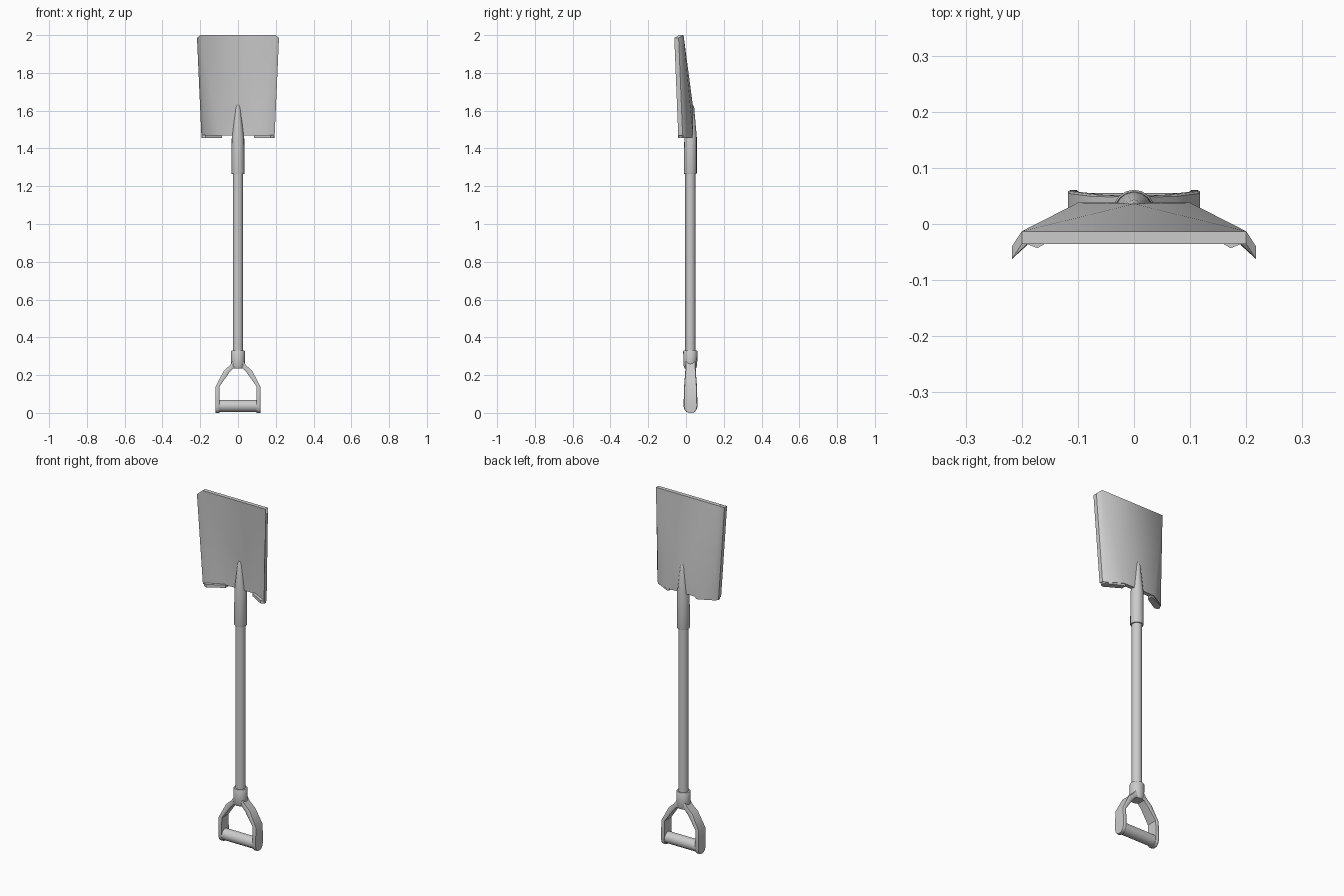
import bpy, bmesh
from math import sin, cos, pi, radians
from mathutils import Vector

if "Cube" in bpy.data.objects:
    bpy.data.objects.remove(bpy.data.objects["Cube"])

CY = 0.023  # depth of the shaft axis


def finish(name, bm, angle=35):
    bmesh.ops.recalc_face_normals(bm, faces=bm.faces)
    me = bpy.data.meshes.new(name)
    bm.to_mesh(me)
    bm.free()
    ob = bpy.data.objects.new(name, me)
    bpy.context.collection.objects.link(ob)
    bpy.ops.object.select_all(action='DESELECT')
    ob.select_set(True)
    bpy.context.view_layer.objects.active = ob
    bpy.ops.object.shade_smooth_by_angle(angle=radians(angle))
    return ob


def loft(name, rings, angle=35):
    """Skin a list of equal-length point rings and cap both ends."""
    bm = bmesh.new()
    loops = [[bm.verts.new(p) for p in r] for r in rings]
    n = len(loops[0])
    for a, b in zip(loops, loops[1:]):
        for i in range(n):
            j = (i + 1) % n
            bm.faces.new((a[i], a[j], b[j], b[i]))
    bm.faces.new(loops[0])
    bm.faces.new(loops[-1])
    return finish(name, bm, angle)


def oval(z, rx, ry, cy=CY, n=16):
    return [(rx * cos(2 * pi * i / n), cy + ry * sin(2 * pi * i / n), z) for i in range(n)]


# Shaft, blade socket and handle collar
loft("shaft", [oval(0.30, .027, .027), oval(1.30, .027, .027)])
loft("blade_socket", [oval(1.265, .033, .033), oval(1.27, .035, .034), oval(1.46, .033, .033, .024),
                      oval(1.615, .014, .019, .0245), oval(1.63, .009, .013, .0245)])
loft("handle_collar", [oval(.235, .032, .030), oval(.25, .038, .036),
                       oval(.325, .038, .038), oval(.33, .035, .035)])

# Grip bar
n = 16
loft("grip_bar", [[(x, CY + .032 * cos(2 * pi * i / n), .037 + .032 * sin(2 * pi * i / n))
                   for i in range(n)] for x in (-.108, .108)])

# Forked grip arms: outer x, outer z, inner x, inner z, half depth
ARM = [(.02, .285, 0, .235, .028), (.042, .253, .026, .235, .027), (.075, .223, .047, .212, .028),
       (.118, .14, .098, .14, .034), (.118, .035, .098, .035, .037),
       (.118, .017, .098, .017, .032), (.118, .006, .098, .006, .023), (.118, 0, .098, 0, .010)]
for side, s in (("left", -1), ("right", 1)):
    rings = []
    for xo, zo, xi, zi, w in ARM:
        ring = []
        for t, f in ((0, -.9), (.25, -1), (.75, -1), (1, -.9), (1, .9), (.75, 1), (.25, 1), (0, .9)):
            ring.append((s * (xo + (xi - xo) * t), CY + .001 + w * f, zo + (zi - zo) * t))
        rings.append(ring)
    loft("grip_arm_" + side, rings)

# Blade: folded back sheet, thickened towards the front
bm = bmesh.new()
tip = bm.verts.new((0, .036, 1.63))
base = bm.verts.new((0, .038, 1.47))
top = []
for s in (-1, 1):
    t = bm.verts.new((s * .20, -.013, 2.0))
    b = bm.verts.new((s * .10, .038, 1.468))
    c = bm.verts.new((s * .18, -.003, 1.462))
    ft = bm.verts.new((s * .217, -.039, 1.985))
    fb = bm.verts.new((s * .194, -.018, 1.468))
    top.append(t)
    for f in ((tip, base, b), (tip, b, t), (b, c, t), (c, fb, ft, t)):
        bm.faces.new(f)
bm.faces.new((tip, top[0], top[1]))
ext = bmesh.ops.extrude_face_region(bm, geom=bm.faces[:], use_keep_orig=True)
bmesh.ops.translate(bm, vec=Vector((0, -.023, 0)),
                    verts=[v for v in ext["geom"] if isinstance(v, bmesh.types.BMVert)])
finish("blade", bm, 30)

# Foot rests along the lower blade edge
LIP = [(.085, .034), (.10, .034), (.18, -.006), (.192, -.022), (.19, -.036), (.172, -.043), (.085, .008)]
for side, s in (("left", -1), ("right", 1)):
    loft("foot_rest_" + side, [[(s * x, y, z) for x, y in LIP] for z in (1.456, 1.472)])
